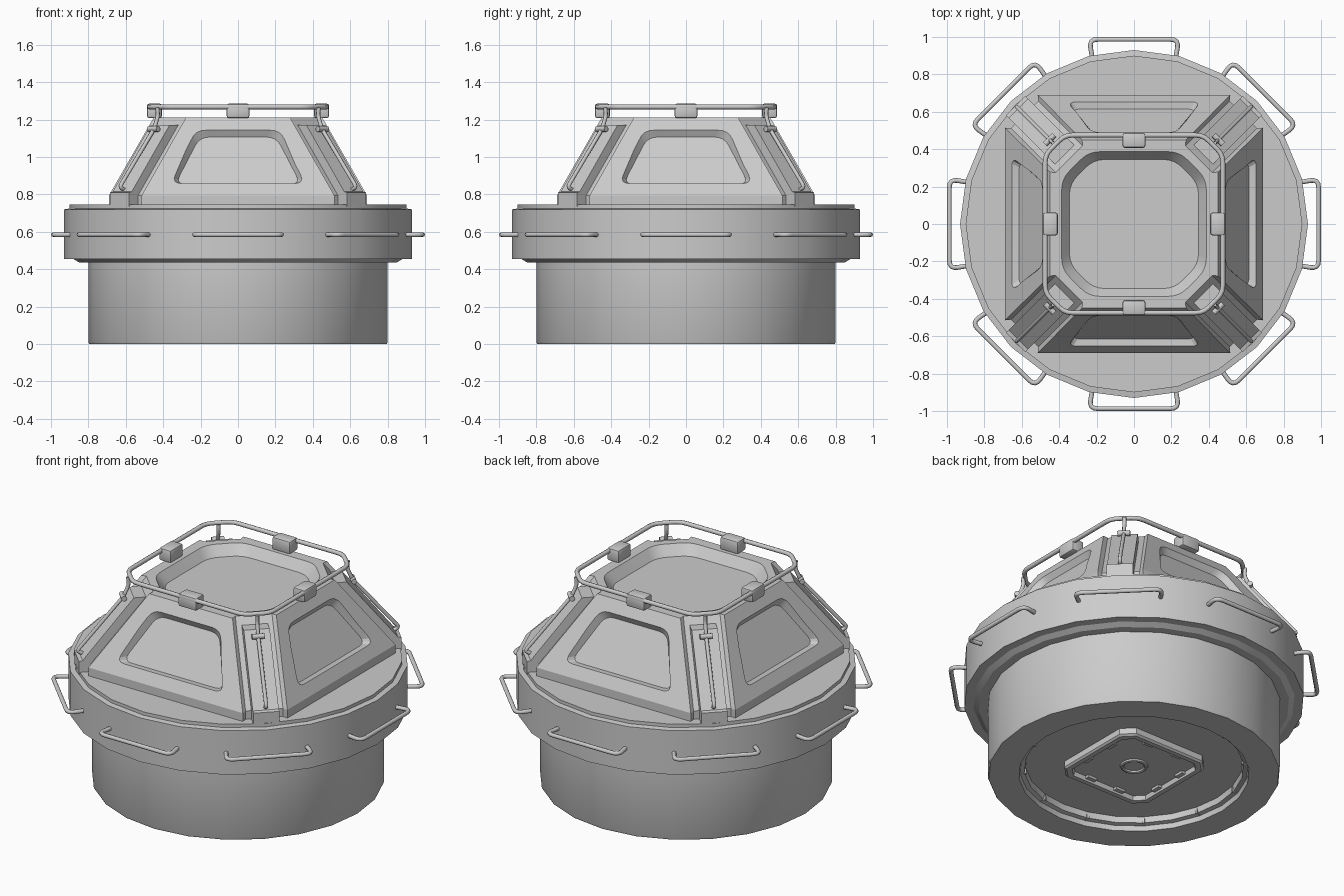
import bpy, bmesh, math
from mathutils import Vector, Matrix

if "Cube" in bpy.data.objects:
    bpy.data.objects.remove(bpy.data.objects["Cube"])

def finish(name, bm, angle=30):
    bmesh.ops.remove_doubles(bm, verts=bm.verts, dist=1e-5)
    bmesh.ops.recalc_face_normals(bm, faces=bm.faces)
    me = bpy.data.meshes.new(name)
    bm.to_mesh(me)
    bm.free()
    ob = bpy.data.objects.new(name, me)
    bpy.context.collection.objects.link(ob)
    smooth(ob, angle)
    return ob

def smooth(ob, angle=30):
    bpy.ops.object.select_all(action='DESELECT')
    ob.select_set(True)
    bpy.context.view_layer.objects.active = ob
    bpy.ops.object.shade_smooth_by_angle(angle=math.radians(angle))

def loft(name, loops, angle=30):
    """Skin closed loops of equal length and cap both ends."""
    bm = bmesh.new()
    rows = [[bm.verts.new(p) for p in lp] for lp in loops]
    n = len(rows[0])
    for a, b in zip(rows, rows[1:]):
        for i in range(n):
            j = (i + 1) % n
            bm.faces.new((a[i], a[j], b[j], b[i]))
    bm.faces.new(rows[0])
    bm.faces.new(rows[-1])
    return finish(name, bm, angle)

def rounded(pts, r, seg=4, closed=True):
    """Round the corners of a polygon or path."""
    pts = [Vector(p) for p in pts]
    out, n = [], len(pts)
    for i, p in enumerate(pts):
        if not closed and i in (0, n - 1):
            out.append(p)
            continue
        a = p + (pts[i - 1] - p).normalized() * r
        b = p + (pts[(i + 1) % n] - p).normalized() * r
        for k in range(seg + 1):
            t = k / seg
            out.append(a * (1 - t) ** 2 + p * 2 * t * (1 - t) + b * t * t)
    return out

def tube(name, pts, radius, closed=False):
    cu = bpy.data.curves.new(name, 'CURVE')
    cu.dimensions = '3D'
    cu.bevel_depth, cu.bevel_resolution, cu.use_fill_caps = radius, 2, True
    sp = cu.splines.new('POLY')
    sp.points.add(len(pts) - 1)
    for q, p in zip(sp.points, pts):
        q.co = (*p, 1)
    sp.use_cyclic_u = closed
    ob = bpy.data.objects.new(name, cu)
    bpy.context.collection.objects.link(ob)
    bpy.ops.object.select_all(action='DESELECT')
    ob.select_set(True)
    bpy.context.view_layer.objects.active = ob
    bpy.ops.object.convert(target='MESH')
    smooth(bpy.context.object, 50)

def box(name, size, loc, ang=0, bevel=0):
    bm = bmesh.new()
    bmesh.ops.create_cube(bm, size=1, matrix=Matrix.Diagonal((*size, 1)))
    if bevel:
        bmesh.ops.bevel(bm, geom=bm.edges[:], offset=bevel, segments=2, affect='EDGES', profile=0.5)
    bm.transform(Matrix.Rotation(ang, 4, 'Z') @ Matrix.Translation(loc))
    return finish(name, bm)

def octagon(a, b, z):
    return [Vector((x, y, z)) for x, y in
            ((a, -b), (a, b), (b, a), (-b, a), (-a, b), (-a, -b), (-b, -a), (b, -a))]

def polar(ang, d, t, z):
    c, s = math.cos(ang), math.sin(ang)
    return Vector((d * c - t * s, d * s + t * c, z))

# Drum and collar, with recessed underside
SIDES = 24
profile = [(0.595, 0.07), (0.6, 0.035), (0.625, 0.03), (0.63, 0), (0.795, 0), (0.80, 0.01),
           (0.80, 0.437), (0.85, 0.437), (0.88, 0.455), (0.93, 0.455), (0.93, 0.72),
           (0.90, 0.725), (0.90, 0.745)]
loft("drum", [[polar(2 * math.pi * i / SIDES, r, 0, z) for i in range(SIDES)] for r, z in profile])

# Underside lugs, hatch and centre ring
for i in range(12):
    box("underside_lug", (0.03, 0.014, 0.03), (0.605, 0, 0.045), math.radians(30 * i + 15))
loft("underside_hatch", [octagon(0.30, 0.235, 0.08), octagon(0.30, 0.235, 0.035),
     octagon(0.29, 0.227, 0.025), octagon(0.262, 0.212, 0.025), octagon(0.255, 0.207, 0.05)])
for i in range(4):
    for t in (-0.1, 0.1):
        box("hatch_latch", (0.025, 0.06, 0.015), (0.245, t, 0.043), math.pi / 2 * i)
bpy.ops.mesh.primitive_torus_add(major_radius=0.065, minor_radius=0.012, major_segments=24,
                                 minor_segments=8, location=(0, 0, 0.05))
bpy.context.object.name = "hatch_ring"

# Sloped housing: four panels with stepped corners
def housing_section(a, b, z):
    d, t = (a + b) / math.sqrt(2), (a - b) / math.sqrt(2)
    pts = []
    for k in range(4):
        ang = math.radians(45 + 90 * k)
        for tt, dd in ((-t, d), (-t + 0.02, d - 0.025), (t - 0.02, d - 0.025), (t, d)):
            pts.append(polar(ang, dd, tt, z))
    return pts

housing = loft("housing", [housing_section(0.69, 0.515, 0.735), housing_section(0.69, 0.515, 0.795),
                           housing_section(0.45, 0.278, 1.212)], 20)

# Cut the panel and lid recesses
slope = Vector((0, 0.24, 0.417)).normalized()
normal = Vector((0, -slope.z, slope.y))
def panel_loop(w0, w1, v0, v1, n, ang):
    quad = [(-w0, v0), (w0, v0), (w1, v1), (-w1, v1)]
    rot = Matrix.Rotation(ang, 3, 'Z')
    return rounded([rot @ (Vector((u, -0.69, 0.795)) + slope * v + normal * n) for u, v in quad], 0.055)

cutters = []
for k in range(4):
    a = math.pi / 2 * k
    cutters.append(loft("panel_cutter", [panel_loop(0.368, 0.238, 0.065, 0.415, 0.02, a),
                                         panel_loop(0.335, 0.205, 0.09, 0.38, -0.035, a)]))
cutters.append(loft("lid_cutter", [rounded(octagon(0.40, 0.25, 1.23), 0.06),
                                   rounded(octagon(0.345, 0.215, 1.155), 0.06)]))
for c in cutters:
    m = housing.modifiers.new("recess", 'BOOLEAN')
    m.operation, m.solver, m.object = 'DIFFERENCE', 'EXACT', c
    c.hide_render = True
    bpy.context.view_layer.objects.active = housing
    bpy.ops.object.modifier_apply(modifier=m.name)
    bpy.data.objects.remove(c)
smooth(housing, 20)

# Corner ribs, tie rods and clamps
rib = [(0.75, 0.735), (0.895, 0.735), (0.895, 0.81), (0.875, 0.815), (0.59, 1.17), (0.50, 1.17)]
rod = [(0.61, 1.265), (0.605, 1.22), (0.635, 1.15), (0.895, 0.84), (0.86, 0.825)]
for k in range(4):
    a = math.radians(45 + 90 * k)
    loft("corner_rib", [[polar(a, d, t, z) for d, z in rib] for t in (-0.072, 0.072)])
    tube("tie_rod", rounded([polar(a, d, 0, z) for d, z in rod], 0.02, 3, False), 0.011)
    tube("rod_clamp", [polar(a, 0.638, -0.035, 1.15), polar(a, 0.638, 0.035, 1.15)], 0.016)

# Top guard rail and its clips
tube("guard_rail", rounded(octagon(0.475, 0.37, 1.268), 0.04, 3), 0.013, True)
for k in range(4):
    box("rail_clip", (0.08, 0.122, 0.077), (0.447, 0, 1.247), math.pi / 2 * k, 0.012)

# Grab handles around the collar
grip = [(0.90, -0.225), (0.987, -0.24), (0.987, 0.24), (0.90, 0.225)]
for k in range(8):
    a = math.radians(45 * k)
    tube("grab_handle", rounded([polar(a, d, t, 0.585) for d, t in grip], 0.045, 4, False), 0.0125)
